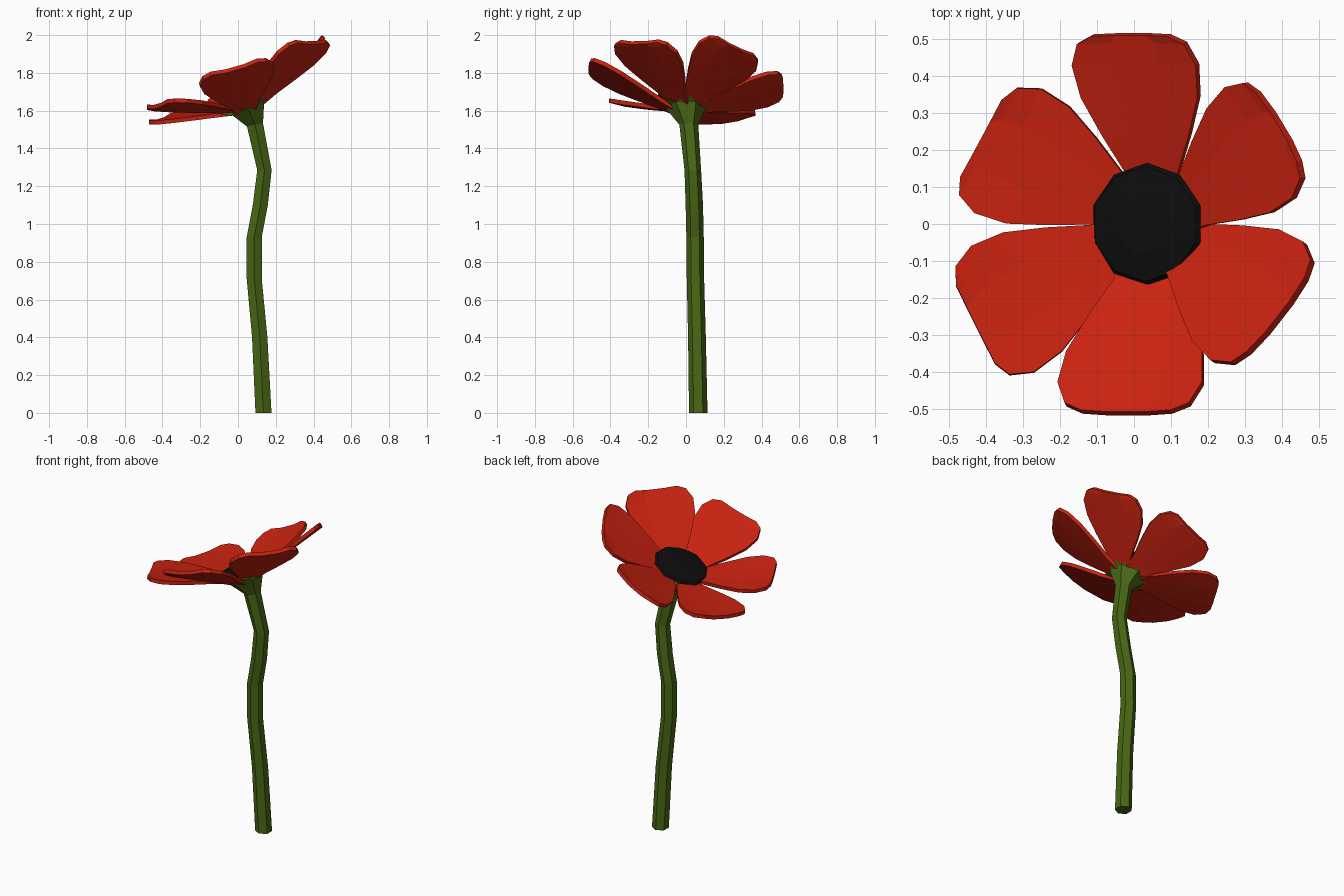
import bpy, bmesh
from math import cos, sin, pi, radians
from mathutils import Vector, Matrix

if "Cube" in bpy.data.objects:
    bpy.data.objects.remove(bpy.data.objects["Cube"])

TILT = radians(23.5)   # flower head leans towards -x


def material(name, rgb):
    m = bpy.data.materials.new(name)
    m.diffuse_color = (*rgb, 1)
    m.use_nodes = True
    m.node_tree.nodes["Principled BSDF"].inputs["Base Color"].default_value = m.diffuse_color
    return m


RED = material("petal_red", (0.58, 0.016, 0.005))
GREEN = material("stem_green", (0.065, 0.135, 0.007))
BLACK = material("centre_black", (0.004, 0.004, 0.004))


def finish(bm, name, mat):
    bmesh.ops.recalc_face_normals(bm, faces=bm.faces)
    me = bpy.data.meshes.new(name)
    bm.to_mesh(me)
    bm.free()
    ob = bpy.data.objects.new(name, me)
    bpy.context.collection.objects.link(ob)
    me.materials.append(mat)
    return ob


# Petals: shared outline (distance, half width), fitted to base point and two outer corners
OUTLINE = [(-0.35, 0.25), (0, 0.42), (0.35, 0.7), (0.7, 0.94), (1, 1), (1.2, 0.86), (1.27, 0.62)]


def petal(name, base, c1, c2):
    base, c1, c2 = Vector(base), Vector(c1), Vector(c2)
    along, side = (c1 + c2) / 2 - base, (c2 - c1) / 2
    up = along.cross(side).normalized()
    if up.z < 0:
        up = -up
    bm = bmesh.new()
    rows = []
    for t, w in OUTLINE:
        row = []
        for s in (-1, -0.4, 0.4, 1):
            dip = -0.014 * (1 - abs(s)) * max(t, 0)      # shallow cupping
            top = bm.verts.new(base + along * t + side * w * s + up * (dip + 0.008))
            row.append(top)
        rows.append(row)
    for a, b in zip(rows, rows[1:]):
        for i in range(3):
            bm.faces.new((a[i], a[i + 1], b[i + 1], b[i]))
    # thickness
    bmesh.ops.recalc_face_normals(bm, faces=bm.faces)
    ret = bmesh.ops.extrude_face_region(bm, geom=bm.faces[:], use_keep_orig=True)
    for v in ret["geom"]:
        if isinstance(v, bmesh.types.BMVert):
            v.co -= up * 0.022
    finish(bm, name, RED)


petal("petal_back", (0.05, 0.14, 1.64), (-0.165, 0.43, 1.63), (0.17, 0.43, 1.80))
petal("petal_back_right", (0.16, 0.06, 1.70), (0.25, 0.37, 1.82), (0.43, 0.07, 1.965))
petal("petal_front_right", (0.145, -0.07, 1.70), (0.46, -0.05, 1.915), (0.21, -0.37, 1.91))
petal("petal_front", (0.03, -0.15, 1.65), (-0.205, -0.43, 1.74), (0.185, -0.43, 1.85))
petal("petal_front_left", (-0.085, -0.075, 1.61), (-0.44, -0.06, 1.61), (-0.27, -0.40, 1.655))
petal("petal_back_left", (-0.07, 0.07, 1.59), (-0.43, 0.03, 1.54), (-0.25, 0.365, 1.595))

# Dark ten-sided centre disc with a chamfered top
bm = bmesh.new()
frame = Matrix.Translation((0.035, 0, 1.665)) @ Matrix.Rotation(-TILT, 4, 'Y')
rings = []
for r, h in ((0.12, -0.025), (0.165, 0), (0.155, 0.012), (0.08, 0.024)):
    rings.append([bm.verts.new(frame @ Vector((r * cos(pi / 2 + i * pi / 5), r * sin(pi / 2 + i * pi / 5), h)))
                  for i in range(10)])
for a, b in zip(rings, rings[1:]):
    for i in range(10):
        bm.faces.new((a[i], a[(i + 1) % 10], b[(i + 1) % 10], b[i]))
bm.faces.new(rings[0])
bm.faces.new(rings[-1])
finish(bm, "flower_centre", BLACK)

# Six-sided bent stem flaring into the calyx: x, y, z, radius, tilt
PATH = [(0.135, 0.065, 0, 0.049, 0), (0.115, 0.058, 0.4, 0.047, 0), (0.086, 0.05, 0.71, 0.046, 0),
        (0.086, 0.048, 0.93, 0.046, 0), (0.118, 0.044, 1.1, 0.046, 0), (0.14, 0.036, 1.285, 0.044, 0),
        (0.09, 0.015, 1.525, 0.05, 0.2), (0.055, 0, 1.61, 0.105, TILT)]
bm = bmesh.new()


def ring_point(x, y, z, r, tilt, angle):
    return bm.verts.new((x + r * cos(angle) * cos(tilt), y + r * sin(angle), z + r * cos(angle) * sin(tilt)))


rings = [[ring_point(*p, pi / 2 + i * pi / 3) for i in range(6)] for p in PATH]
for a, b in zip(rings, rings[1:]):
    for i in range(6):
        bm.faces.new((a[i], a[(i + 1) % 6], b[(i + 1) % 6], b[i]))
bm.faces.new(rings[0])
# pointed sepals around the calyx, closed to a centre point
top = rings[-1]
hub = bm.verts.new((0.045, 0, 1.645))
for i in range(6):
    tip = ring_point(0.04, 0, 1.64, 0.15, TILT, pi / 2 + (i + 0.5) * pi / 3)
    a, b = top[i], top[(i + 1) % 6]
    bm.faces.new((a, b, tip))
    bm.faces.new((a, tip, hub))
    bm.faces.new((tip, b, hub))
finish(bm, "stem_and_calyx", GREEN)
